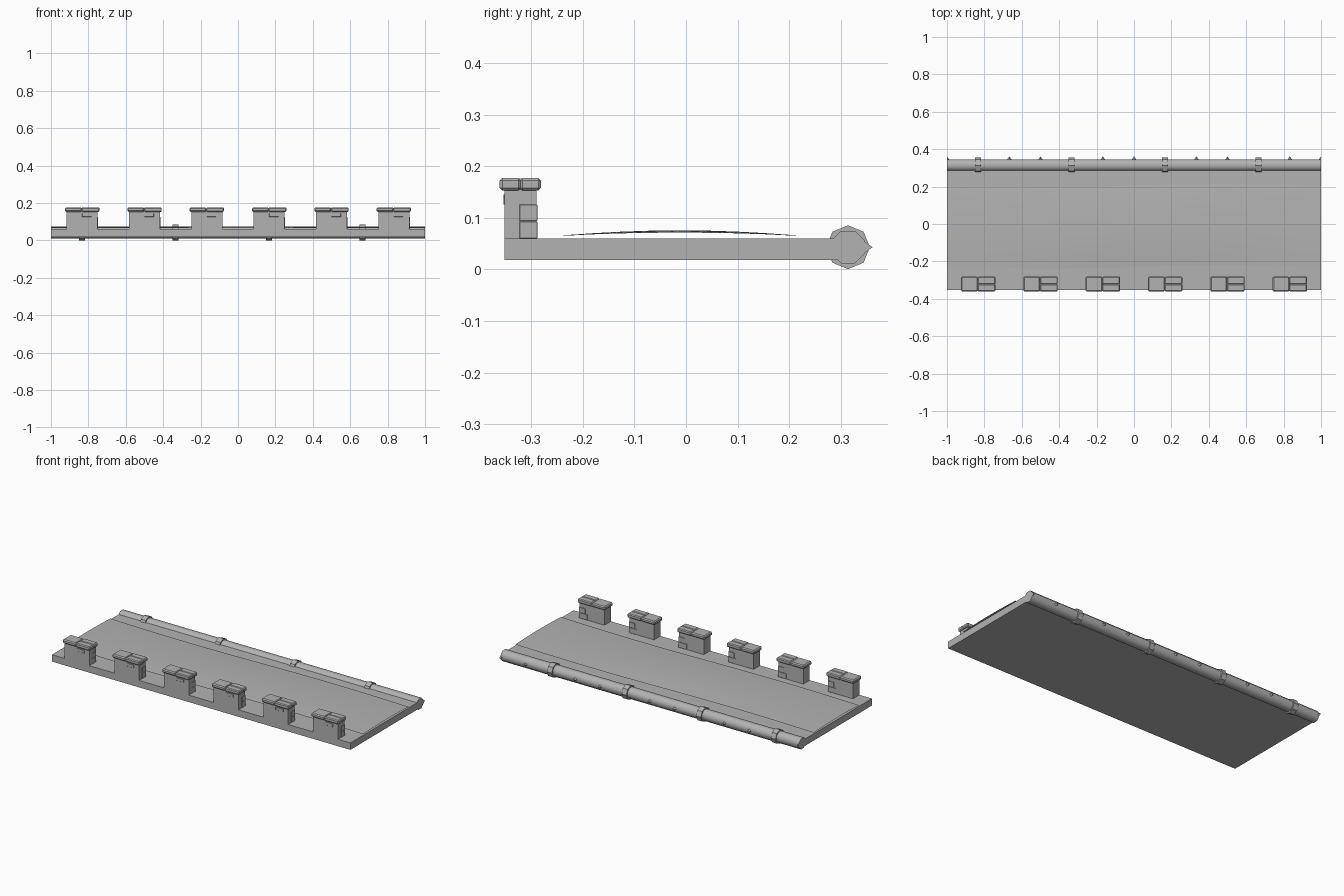
import bpy, bmesh, math
from mathutils import Matrix, Vector

if "Cube" in bpy.data.objects:
    bpy.data.objects.remove(bpy.data.objects["Cube"], do_unlink=True)

stone = bpy.data.materials.new("grey_stone")
stone.use_nodes = True
GREY = (0.45, 0.45, 0.45, 1)
stone.diffuse_color = GREY
stone.node_tree.nodes["Principled BSDF"].inputs["Base Color"].default_value = GREY


def finish(bm, name, smooth=None):
    mesh = bpy.data.meshes.new(name)
    bm.to_mesh(mesh)
    bm.free()
    mesh.materials.append(stone)
    obj = bpy.data.objects.new(name, mesh)
    bpy.context.collection.objects.link(obj)
    if smooth:
        bpy.ops.object.select_all(action="DESELECT")
        obj.select_set(True)
        bpy.context.view_layer.objects.active = obj
        bpy.ops.object.shade_smooth_by_angle(angle=math.radians(smooth))
    return obj


def add_box(bm, lo, hi, bevel=0):
    lo, hi = Vector(lo), Vector(hi)
    mat = Matrix.Translation((lo + hi) / 2) @ Matrix.Diagonal((*(hi - lo), 1))
    verts = bmesh.ops.create_cube(bm, size=1, matrix=mat)["verts"]
    if bevel:
        edges = list({e for v in verts for e in v.link_edges})
        bmesh.ops.bevel(bm, geom=edges, offset=bevel, segments=1, affect="EDGES")


def add_rod(bm, x, length, radius, turn):
    mat = (Matrix.Translation((x, PIPE_Y, PIPE_Z)) @ Matrix.Rotation(math.pi / 2, 4, "Y")
           @ Matrix.Rotation(turn, 4, "Z"))
    bmesh.ops.create_cone(bm, cap_ends=True, segments=8, radius1=radius, radius2=radius,
                          depth=length, matrix=mat)


PIPE_Y, PIPE_Z = 0.314, 0.043

# Base slab
bm = bmesh.new()
add_box(bm, (-1, -0.352, 0.018), (1, 0.315, 0.06))
finish(bm, "bridge_slab")

# Thin crowned road surface, wandering slightly along its length
bm = bmesh.new()
NX, NY = 24, 8
rows = []
for i in range(NX + 1):
    x = -1 + 2 * i / NX
    middle = -0.012 + 0.01 * math.sin(math.pi * x)
    row = []
    for j in range(NY + 1):
        t = -1 + 2 * j / NY
        crown = 1 - t * t
        z = 0.066 + crown * (0.0075 + 0.0022 * math.cos(math.pi * x))
        row.append(bm.verts.new((x, middle + 0.218 * t, z)))
    rows.append(row)
for a, b in zip(rows, rows[1:]):
    for j in range(NY):
        bm.faces.new((a[j], b[j], b[j + 1], a[j + 1]))
finish(bm, "road_surface", 40)

# Parapet pillars: body, proud bricks and a cap of three stones
for n in range(6):
    c = (n - 2.5) / 3
    bm = bmesh.new()
    add_box(bm, (c - 0.083, -0.352, 0.05), (c + 0.083, -0.29, 0.155))
    finish(bm, f"pillar_body_{n + 1}")

    bm = bmesh.new()
    add_box(bm, (c + 0.03, -0.323, 0.06), (c + 0.085, -0.288, 0.093), 0.001)
    add_box(bm, (c + 0.045, -0.323, 0.094), (c + 0.085, -0.288, 0.126), 0.001)
    add_box(bm, (c, -0.354, 0.126), (c + 0.05, -0.33, 0.145), 0.001)
    finish(bm, f"pillar_bricks_{n + 1}")

    bm = bmesh.new()
    add_box(bm, (c - 0.092, -0.361, 0.153), (c - 0.001, -0.281, 0.176), 0.006)
    add_box(bm, (c - 0.003, -0.361, 0.153), (c + 0.092, -0.320, 0.177), 0.005)
    add_box(bm, (c - 0.003, -0.322, 0.153), (c + 0.092, -0.281, 0.177), 0.005)
    finish(bm, f"pillar_cap_{n + 1}")

# Rear pipe
bm = bmesh.new()
add_rod(bm, 0, 2, 0.0345, math.pi / 8)
finish(bm, "rear_pipe", 50)

# Clamps and studs alternate along the pipe
clamps, studs = bmesh.new(), bmesh.new()
for k in range(13):
    x = -1 + k / 6
    if k % 3 == 1:
        add_rod(clamps, x, 0.032, 0.0425, 0)
    else:
        mat = Matrix.Translation((x, 0.351, PIPE_Z)) @ Matrix.Rotation(-math.pi / 2, 4, "X")
        bmesh.ops.create_cone(studs, cap_ends=True, segments=4, radius1=0.015, radius2=0,
                              depth=0.021, matrix=mat)
finish(clamps, "pipe_clamps")

# End studs are cut flush with the pipe ends
for side in (-1, 1):
    geom = studs.verts[:] + studs.edges[:] + studs.faces[:]
    cut = bmesh.ops.bisect_plane(studs, geom=geom, plane_co=(side, 0, 0),
                                 plane_no=(side, 0, 0), clear_outer=True)
    edges = [e for e in cut["geom_cut"] if isinstance(e, bmesh.types.BMEdge)]
    bmesh.ops.holes_fill(studs, edges=edges)
finish(studs, "pipe_studs")
